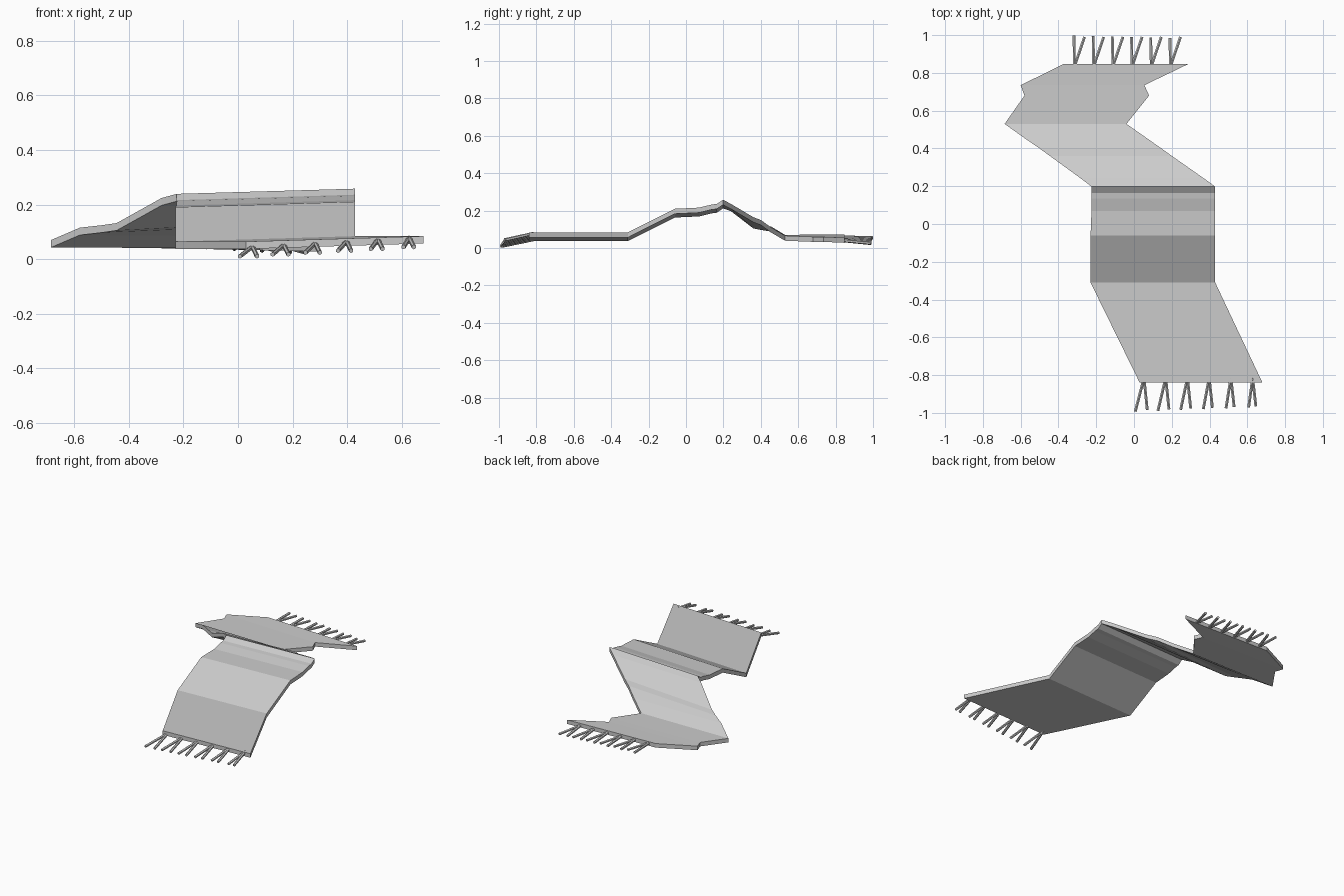
import bpy, bmesh
from mathutils import Vector

THICK = 0.027

# Rug rows, front to back: y, left x, right x, left top z, right top z
ROWS = [
    (-0.84, 0.03, 0.68, 0.064, 0.084),
    (-0.31, -0.23, 0.43, 0.064, 0.084),
    (-0.06, -0.23, 0.43, 0.190, 0.210),
    (0.07, -0.225, 0.43, 0.196, 0.216),
    (0.135, -0.225, 0.43, 0.212, 0.232),
    (0.165, -0.225, 0.43, 0.216, 0.236),
    (0.198, -0.225, 0.43, 0.239, 0.258),
    (0.24, -0.28, 0.372, 0.224, 0.236),
    (0.36, -0.445, 0.201, 0.132, 0.165),
    (0.40, -0.50, 0.145, 0.124, 0.150),
    (0.455, -0.58, 0.067, 0.115, 0.110),
    (0.53, -0.685, -0.04, 0.070, 0.066),
    (0.68, -0.58, 0.08, 0.072, 0.060),
    (0.735, -0.60, 0.055, 0.073, 0.060),
    (0.848, -0.37, 0.29, 0.072, 0.055),
]


def finish(bm, name):
    bmesh.ops.recalc_face_normals(bm, faces=bm.faces)
    me = bpy.data.meshes.new(name)
    bm.to_mesh(me)
    bm.free()
    ob = bpy.data.objects.new(name, me)
    bpy.context.collection.objects.link(ob)
    return ob


# Draped rug: a four-cornered cross-section swept through the rows
bm = bmesh.new()
loops = []
for y, xl, xr, zl, zr in ROWS:
    pts = [(xl, y, zl), (xr, y, zr), (xr, y, zr - THICK), (xl, y, zl - THICK)]
    loops.append([bm.verts.new(p) for p in pts])
for a, b in zip(loops, loops[1:]):
    for i in range(4):
        j = (i + 1) % 4
        bm.faces.new((a[i], a[j], b[j], b[i]))
bm.faces.new(loops[0])
bm.faces.new(loops[-1])
finish(bm, "rug")


def strand(bm, a, b, r=0.0085):
    a, b = Vector(a), Vector(b)
    d = b - a
    m = d.to_track_quat('Z', 'Y').to_matrix().to_4x4()
    m.translation = (a + b) / 2
    bmesh.ops.create_cone(bm, cap_ends=True, segments=6, radius1=r, radius2=r,
                          depth=d.length, matrix=m)


# Front fringe: six V-shaped tassels
bm = bmesh.new()
for i in range(6):
    t = i / 5
    top = (0.053 + 0.575 * t, -0.815, 0.045 + 0.033 * t)
    zend = 0.010 + 0.034 * t
    strand(bm, top, (0.007 + 0.60 * t, -0.992 + 0.022 * t, zend))
    strand(bm, top, (0.070 + 0.575 * t, -0.984 + 0.02 * t, zend))
finish(bm, "front_fringe")

# Back fringe: one straight and one slanted strand per tassel
bm = bmesh.new()
for i in range(6):
    t = i / 5
    top = (-0.315 + 0.508 * t, 0.835, 0.058 - 0.018 * t)
    zend = 0.056 - 0.031 * t
    strand(bm, top, (-0.318 + 0.508 * t, 0.999 - 0.015 * t, zend))
    strand(bm, top, (-0.262 + 0.508 * t, 0.990, zend))
finish(bm, "back_fringe")
